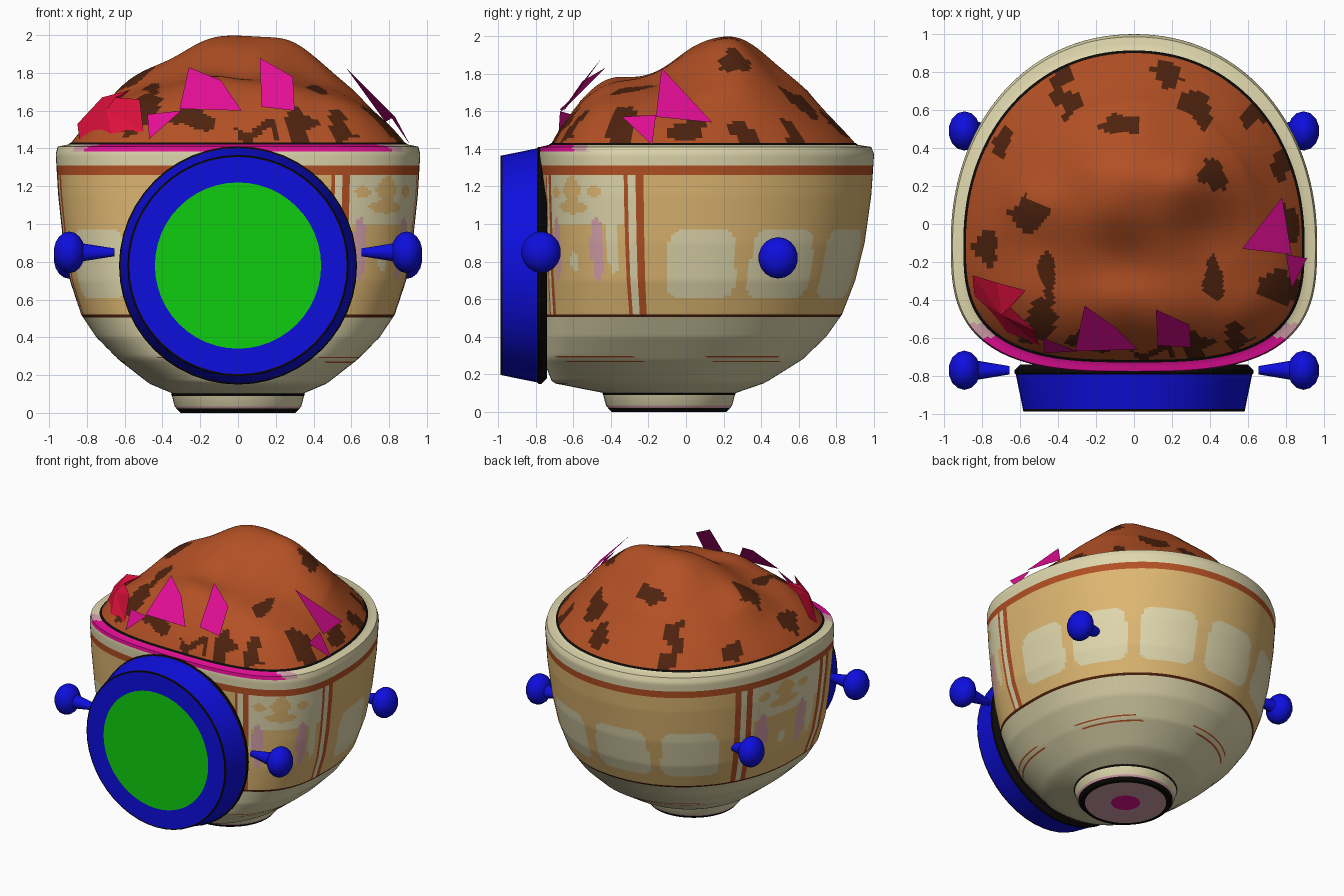
import bpy, bmesh, math
from mathutils import Vector, Matrix, noise

if "Cube" in bpy.data.objects:
    bpy.data.objects.remove(bpy.data.objects["Cube"])

# ---- colours -------------------------------------------------------------
SRGB = {"cream": (222, 214, 172), "tan": (221, 182, 113), "rust": (178, 80, 36),
        "dark_brown": (78, 34, 14), "blue": (14, 14, 222), "green": (14, 206, 14),
        "black": (12, 10, 8), "magenta": (228, 14, 150), "crimson": (222, 16, 60),
        "mauve": (212, 160, 170)}
NAMES = list(SRGB)
MATS = []
for name, rgb in SRGB.items():
    m = bpy.data.materials.new(name)
    m.diffuse_color = [((c / 255 + .055) / 1.055) ** 2.4 for c in rgb] + [1]
    m.use_nodes = True
    m.node_tree.nodes["Principled BSDF"].inputs["Base Color"].default_value = m.diffuse_color
    MATS.append(m)


def finish(name, bm, rule, smooth=40, recalc=True):
    """Turn a bmesh into an object; rule(face centre) gives the colour name."""
    if recalc:
        bmesh.ops.recalc_face_normals(bm, faces=bm.faces)
    used = []
    for f in bm.faces:
        col = rule(f.calc_center_median()) if callable(rule) else rule
        if col not in used:
            used.append(col)
        f.material_index = used.index(col)
    me = bpy.data.meshes.new(name)
    bm.to_mesh(me)
    bm.free()
    for col in used:
        me.materials.append(MATS[NAMES.index(col)])
    ob = bpy.data.objects.new(name, me)
    bpy.context.collection.objects.link(ob)
    if smooth:
        bpy.ops.object.select_all(action='DESELECT')
        ob.select_set(True)
        bpy.context.view_layer.objects.active = ob
        bpy.ops.object.shade_smooth_by_angle(angle=math.radians(smooth))
    return ob


def loft(rings, cap_start=False, cap_end=False):
    """Skin a list of closed point rings."""
    bm = bmesh.new()
    vs = [[bm.verts.new(p) for p in r] for r in rings]
    n = len(vs[0])
    for a, b in zip(vs, vs[1:]):
        for i in range(n):
            bm.faces.new((a[i], a[(i + 1) % n], b[(i + 1) % n], b[i]))
    if cap_start:
        bm.faces.new(vs[0])
    if cap_end:
        bm.faces.new(vs[-1])
    return bm


# ---- bowl outline: height, half width, back, front ------------------------
YC = -.1
PROFILE = [(.10, .34, .26, -.43), (.155, .47, .42, -.71), (.28, .63, .62, -.76),
           (.40, .75, .745, -.77), (.52, .83, .83, -.77), (.70, .89, .90, -.77),
           (.90, .925, .95, -.77), (1.15, .952, .985, -.775), (1.37, .965, 1.0, -.78),
           (1.41, .955, .985, -.775), (1.42, .90, .915, -.73), (1.432, .885, .90, -.715)]


def outline(z, ang, scale=1.0):
    for p, q in zip(PROFILE, PROFILE[1:]):
        if z <= q[0] + 1e-9:
            break
    k = (z - p[0]) / (q[0] - p[0])
    a, back, front = (p[i] + (q[i] - p[i]) * k for i in (1, 2, 3))
    c, s = math.cos(ang), math.sin(ang)
    b = back - YC if s > 0 else YC - front
    n = 2.1 if s > 0 else 2 + min(1, (z - .1) * 5)
    r = (abs(c / a) ** n + abs(s / b) ** n) ** (-1 / n) * scale
    return Vector((r * c, YC + r * s, z))


def inside(u, v, ru, rv, n=2):
    return abs(u / ru) ** n + abs(v / rv) ** n < 1


# ---- bowl with painted bands, windows and panels --------------------------
def bowl_colour(p):
    x, y, z = p
    a = (math.degrees(math.atan2(y - YC, x)) + 90) % 360 - 90
    if z > 1.421:
        return "black"
    if z > 1.385 and y < -.52:
        return "magenta" if y < -.6 else "mauve"
    if z > 1.31:
        return "cream"
    if z > 1.26:
        return "rust"
    if z < .505:
        dashed = .265 < z < .272 or .29 < z < .297
        return "rust" if dashed and math.sin(math.radians(a * 5 + z * 900)) > -.1 else "cream"
    if z < .52:
        return "dark_brown"
    for lo, hi in ((-53, -8), (141, 196)):
        if lo < a < hi:
            u = (a - lo) / (hi - lo)
            e = min(u, 1 - u)
            if e < .14:                                   # paired border stripes
                return "cream" if .05 < e < .09 else "rust"
            v = u - .45
            if inside(abs(v) - .21, z - .87, .055, .17):
                return "mauve"
            if inside(v, z - 1.18, .10, .08, 1.2) or inside(v, z - 1.09, .15, .035):
                return "tan"
            if inside(abs(v) - .2, z - 1.17, .06, .03):
                return "tan"
            if z > 1.0 or inside(v, z - .8, .04, .05) or inside(abs(v) - .33, z - .95, .05, .22):
                return "cream"
            return "tan"
    centres = [11.5 + 28 * i for i in range(5)] + [214]
    if any(inside(a - c, z - .79, 11.5 - (z - .79) * 4, .185, 5) for c in centres):
        return "cream"
    return "tan"


COLS = 288
ANGS = [2 * math.pi * i / COLS for i in range(COLS)]
zs = sorted({round(.1 + .013 * i, 4) for i in range(101)} |
            {.265, .272, .29, .297, .505, .52, 1.26, 1.31, 1.385, 1.41, 1.415, 1.421, 1.432})
finish("bowl", loft([[outline(z, a) for a in ANGS] for z in zs]), bowl_colour)


# ---- foot -----------------------------------------------------------------
def foot_colour(p):
    r = math.hypot(p.x, p.y + .09)
    if p.z < .003:
        return "magenta" if r < .1 else "mauve" if r < .28 else "black"
    return "black" if p.z < .022 or p.z > .09 else "mauve" if p.z < .034 else "cream"


foot = [(.10, 0), (.28, 0), (.305, 0), (.325, .022), (.335, .034), (.35, .09), (.355, .102), (.33, .103)]
finish("foot", loft([[(r * math.cos(a), -.09 + r * math.sin(a), z) for a in ANGS[::6]]
                     for r, z in foot], True, True), foot_colour, 30)

# ---- lumpy filling with dark blotches -------------------------------------
BUMPS = [(-.06, .2, .27, .28), (.29, .22, .115, .14), (-.55, .1, .05, .12),
         (.5, .28, .06, .15), (-.1, -.42, .04, .12), (.25, -.4, .03, .12), (-.05, -.17, -.05, .12)]
SPOTS = [(-.37, .70, .05, .16), (.17, .77, .08, .06), (.32, .62, .08, .09), (-.05, .53, .11, .055),
         (.43, .24, .09, .09), (-.55, .05, .08, .10), (-.68, .42, .05, .07), (-.45, -.30, .05, .14),
         (.42, -.30, .06, .11), (.78, -.33, .12, .11), (-.78, -.12, .06, .10), (.78, .3, .06, .08),
         (.55, -.6, .07, .06), (-.25, -.62, .13, .05), (.33, -.63, .05, .07), (-.48, -.5, .07, .10),
         (.1, -.68, .12, .03), (.62, .55, .06, .08), (-.6, -.58, .05, .05), (.82, .02, .05, .1)]


def mound_point(t, ang):
    p = outline(1.432, ang, t)
    h = .295 * (1 - t ** 4)
    fade = min(1, (1 - t) * 4)
    for bx, by, bh, bs in BUMPS:
        h += fade * bh * math.exp(-((p.x - bx) ** 2 + (p.y - by) ** 2) / (2 * bs * bs))
    h += fade * .018 * noise.noise(p * 4)
    return Vector((p.x, p.y, 1.428 + h))


def mound_colour(p):
    w = Vector((p.x, p.y, 0))
    dx, dy = .07 * noise.noise(w * 9), .07 * noise.noise(w * 9 + Vector((5, 3, 7)))
    hit = any(inside(p.x + dx - sx, p.y + dy - sy, rx, ry, 1.5) for sx, sy, rx, ry in SPOTS)
    return "dark_brown" if hit else "rust"


finish("filling", loft([[mound_point(max(.004, i / 75), a) for a in ANGS[::2]] for i in range(76)],
                       cap_start=True), mound_colour, 80)


# ---- round front housing and its lens -------------------------------------
def disc_ring(r, y):
    return [(r * math.cos(a), y, .78 + r * math.sin(a)) for a in ANGS[::6]]


def housing_colour(p):
    r = math.hypot(p.x, p.z - .78)
    if p.y < -.978:
        return "green" if r < .438 else "black" if r > .577 else "blue"
    return "black" if p.y > -.79 or p.y < -.973 else "blue"


housing = [(.60, -.74), (.63, -.77), (.63, -.785), (.622, -.793), (.585, -.975), (.583, -.986), (.575, -.986), (.44, -.986)]
finish("front_housing", loft([disc_ring(r, y) for r, y in housing], True, True), housing_colour, 30)

# ---- ball knobs on tapered stems ------------------------------------------
for tag, y, z, tip in (("front", -.77, .85, .655), ("back", .49, .82, .70)):
    for side, sx in (("right", 1), ("left", -1)):
        bm = bmesh.new()
        bmesh.ops.create_uvsphere(bm, u_segments=14, v_segments=9, radius=1, matrix=
                                  Matrix.Translation((sx * .893, y, z)) @ Matrix.Diagonal((.085, .105, .11, 1)))
        ln = .86 - tip
        bmesh.ops.create_cone(bm, cap_ends=True, segments=10, radius1=.056, radius2=.022, depth=ln, matrix=
                              Matrix.Translation((sx * (.86 + tip) / 2, y, z)) @
                              Matrix.Rotation(-sx * math.pi / 2, 4, 'Y'))
        finish(f"{tag}_knob_{side}", bm, "blue", 50)

# ---- thin shards stuck in the filling -------------------------------------
SHARDS = {
    "shard_centre": [(-.26, -.43, 1.83), (-.09, -.55, 1.76), (.02, -.66, 1.6), (-.31, -.67, 1.61)],
    "shard_middle": [(.115, -.45, 1.88), (.29, -.53, 1.78), (.3, -.65, 1.6), (.125, -.64, 1.62)],
    "shard_small": [(-.48, -.6, 1.58), (-.3, -.67, 1.6), (-.47, -.68, 1.45)],
    "shard_right": [(.57, -.13, 1.83), (.78, .14, 1.54), (.83, -.16, 1.57)],
    "shard_right_small": [(.83, -.34, 1.57), (.80, -.16, 1.58), (.91, -.18, 1.42)],
    "shard_left": [(-.85, -.27, 1.53), (-.72, -.31, 1.67), (-.57, -.35, 1.71), (-.65, -.44, 1.67),
                   (-.52, -.56, 1.66), (-.5, -.64, 1.49), (-.67, -.57, 1.48), (-.84, -.38, 1.45)]}
for name, pts in SHARDS.items():
    bm = bmesh.new()
    f = bm.faces.new([bm.verts.new(p) for p in pts])
    if len(pts) > 5:                                      # bent shard bulges outward
        mid = bmesh.ops.poke(bm, faces=[f])["verts"][0]
        mid.co += Vector((-.03, -.03, .03))
    f0 = next(iter(bm.faces))
    f0.normal_update()
    c = f0.calc_center_median()
    if f0.normal.dot(Vector((c.x, c.y, .3))) < 0:
        bmesh.ops.reverse_faces(bm, faces=bm.faces)
    finish(name, bm, "crimson" if name == "shard_left" else "magenta", 0, False)
